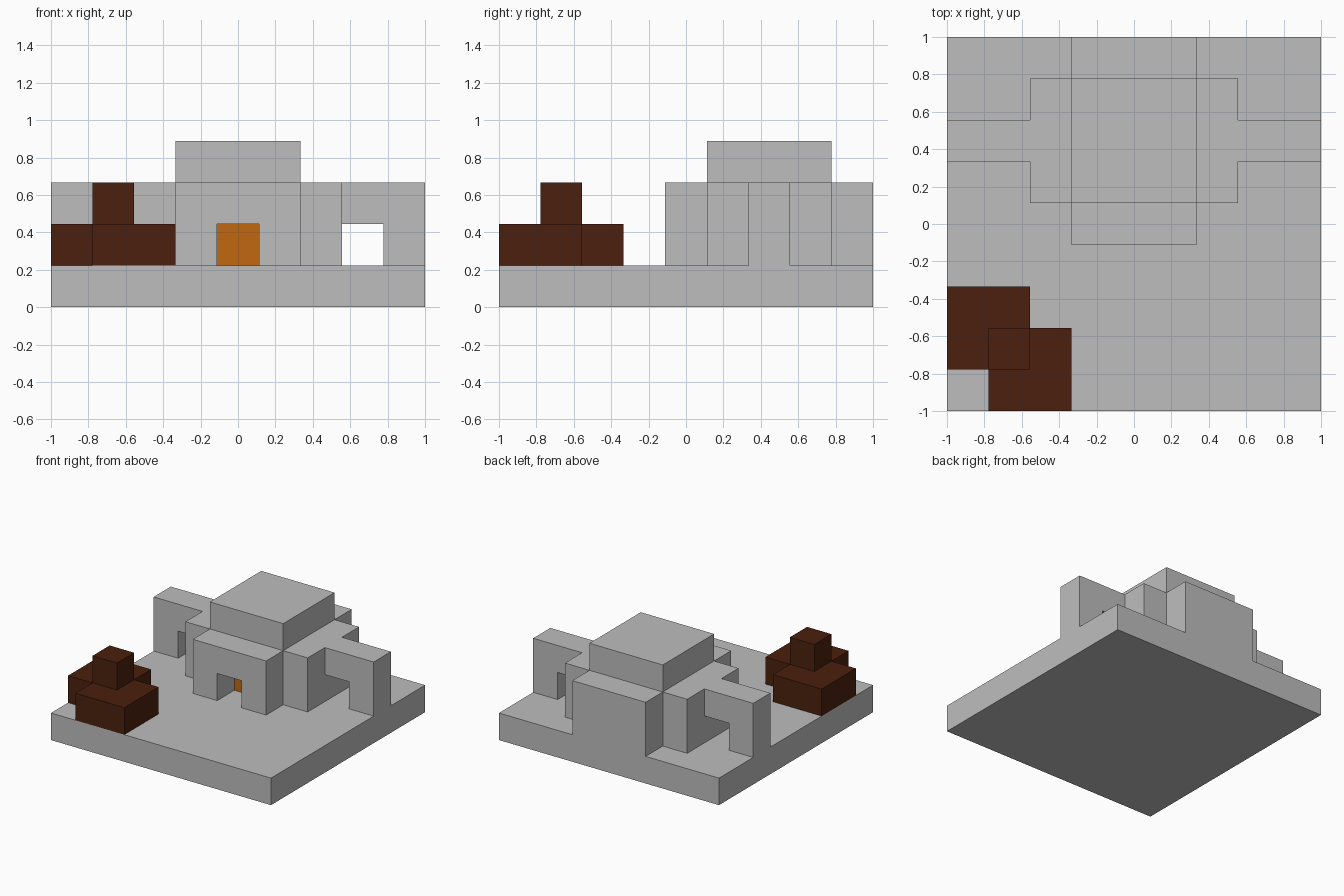
import bpy
import bmesh
from mathutils import Vector

cube = bpy.data.objects.get("Cube")
if cube:
    bpy.data.objects.remove(cube, do_unlink=True)

GRID = 9                # blocks along each side of the slab
UNIT = 2 / GRID         # size of one block


def material(name, rgb):
    mat = bpy.data.materials.new(name)
    mat.use_nodes = True
    colour = (*rgb, 1)
    mat.diffuse_color = colour
    mat.node_tree.nodes["Principled BSDF"].inputs["Base Color"].default_value = colour
    return mat


def block(x0, x1, y0, y1, z0, z1):
    """Grid cells filled by a box."""
    return {(x, y, z) for x in range(x0, x1) for y in range(y0, y1) for z in range(z0, z1)}


def mirrored(cells):
    return cells | {(GRID - 1 - x, y, z) for x, y, z in cells}


def build(name, cells, solid, mat):
    """Clean shell of the cells, without faces hidden against other parts."""
    bm = bmesh.new()
    for cell in cells:
        for axis in range(3):
            for sign in (-1, 1):
                step = Vector((0, 0, 0))
                step[axis] = sign
                if tuple(int(c + s) for c, s in zip(cell, step)) in solid:
                    continue
                u, v = Vector((0, 0, 0)), Vector((0, 0, 0))
                u[(axis + 1) % 3] = 0.5
                v[(axis + 2) % 3] = 0.5 * sign
                mid = Vector(cell) + Vector((0.5, 0.5, 0.5)) + step / 2
                corners = (mid - u - v, mid + u - v, mid + u + v, mid - u + v)
                bm.faces.new([bm.verts.new(c * UNIT - Vector((1, 1, 0))) for c in corners])
    bmesh.ops.remove_doubles(bm, verts=bm.verts[:], dist=0.001)
    bmesh.ops.dissolve_limit(bm, angle_limit=0.01, verts=bm.verts[:], edges=bm.edges[:])
    mesh = bpy.data.meshes.new(name)
    bm.to_mesh(mesh)
    bm.free()
    mesh.materials.append(mat)
    obj = bpy.data.objects.new(name, mesh)
    bpy.context.collection.objects.link(obj)


stone = material("grey stone", (0.515, 0.515, 0.515))
rock = material("dark brown rock", (0.070, 0.0144, 0.0044))
glow = material("orange door", (0.533, 0.141, 0.005))

# Ground slab
ground = block(0, 9, 0, 9, 0, 1)

# Building: wide hall, long nave, raised roof, side arches on pillars
hall = block(2, 7, 5, 8, 1, 3)
nave = block(3, 6, 4, 9, 1, 3)
roof = block(3, 6, 5, 8, 3, 4)
arches = mirrored(block(0, 2, 6, 7, 2, 3) | block(0, 1, 6, 7, 1, 2))
porch_opening = block(4, 5, 4, 5, 1, 2)
door = block(4, 5, 5, 6, 1, 2)
building = (hall | nave | roof | arches) - porch_opening - door

# Rock pile in the front corner
rocks = block(0, 2, 1, 3, 1, 2) | block(1, 3, 0, 2, 1, 2) | block(1, 2, 1, 2, 2, 3)

everything = ground | building | door | rocks
build("ground_slab", ground, ground, stone)
build("building", building, everything, stone)
build("door", door, everything, glow)
build("rock_pile", rocks, everything, rock)
